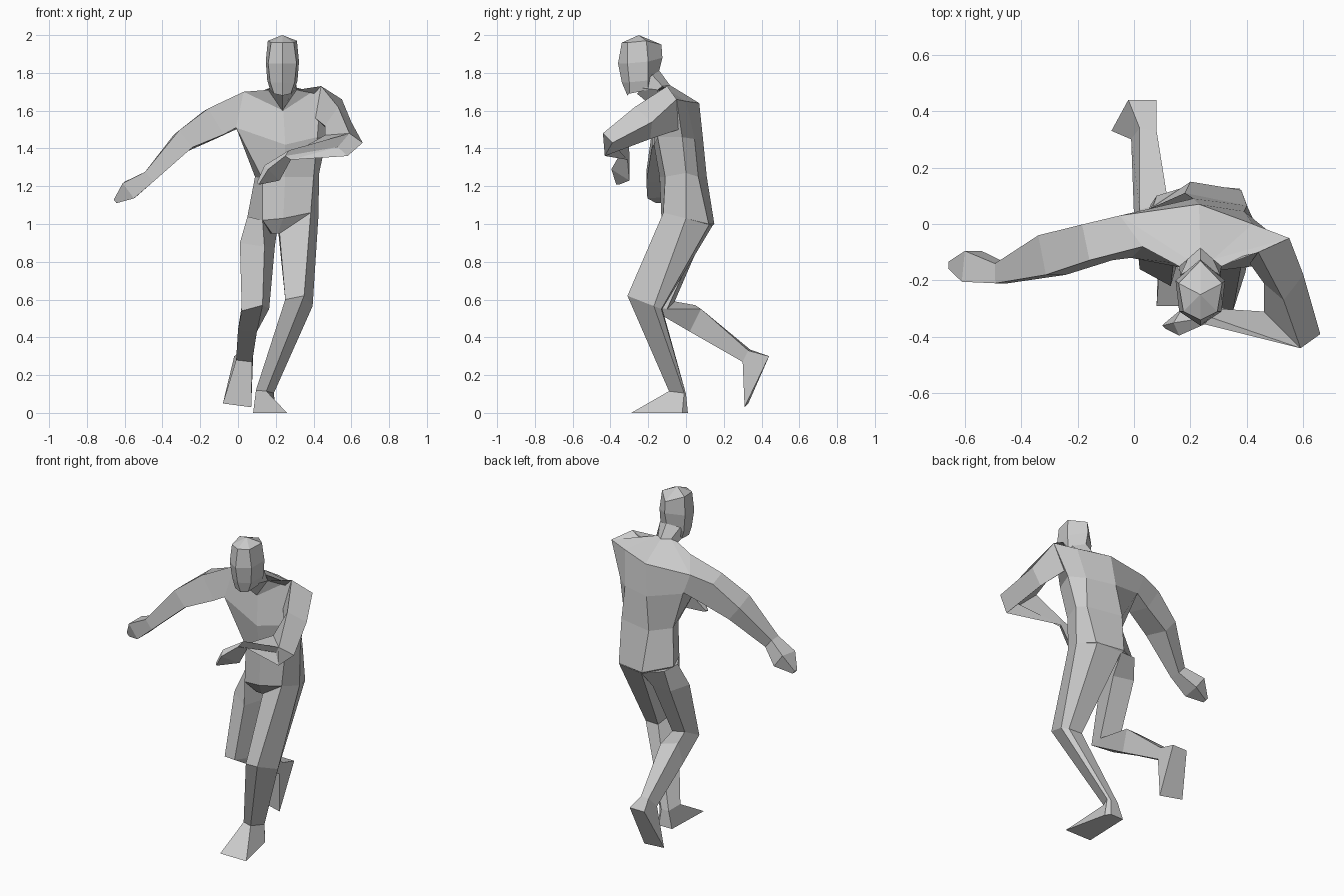
import bpy
import bmesh
from mathutils import Vector

cube = bpy.data.objects.get("Cube")
if cube:
    bpy.data.objects.remove(cube, do_unlink=True)

# One plain clay colour for the whole figure
clay = bpy.data.materials.new("clay_grey")
clay.use_nodes = True
CLAY_COLOUR = (0.6, 0.6, 0.6, 1)
clay.diffuse_color = CLAY_COLOUR
clay.node_tree.nodes["Principled BSDF"].inputs["Base Color"].default_value = CLAY_COLOUR


def loft(name, rings):
    """Skin a row of equal cross-sections and cap both ends, flat shaded."""
    bm = bmesh.new()
    loops = [[bm.verts.new(point) for point in ring] for ring in rings]
    count = len(loops[0])
    for lower, upper in zip(loops, loops[1:]):
        for i in range(count):
            j = (i + 1) % count
            bm.faces.new((lower[i], lower[j], upper[j], upper[i]))
    bm.faces.new(loops[0])
    bm.faces.new(loops[-1])
    bmesh.ops.remove_doubles(bm, verts=bm.verts[:], dist=0.0005)
    bmesh.ops.recalc_face_normals(bm, faces=bm.faces[:])
    mesh = bpy.data.meshes.new(name)
    bm.to_mesh(mesh)
    bm.free()
    mesh.materials.append(clay)
    part = bpy.data.objects.new(name, mesh)
    bpy.context.collection.objects.link(part)
    return part


def sections(side_axis, stations):
    """Four-cornered sections along a limb; station = centre, half width, half depth."""
    centres = [Vector(station[0]) for station in stations]
    steps = [(b - a).normalized() for a, b in zip(centres, centres[1:])]
    rings = []
    for i, (_, width, depth) in enumerate(stations):
        before = steps[max(i - 1, 0)]
        after = steps[min(i, len(steps) - 1)]
        along = (before + after).normalized()
        side = Vector(side_axis)
        side = (side - along * side.dot(along)).normalized()
        front = along.cross(side)
        across, forward = side * width, front * depth
        rings.append([centres[i] + across + forward, centres[i] + across - forward,
                      centres[i] - across - forward, centres[i] - across + forward])
    return rings


HEAD_X = 0.235


def mirrored(front, cheek, rear, back):
    """Six-sided section, symmetric about the middle of the head."""
    def place(half_width, y, z):
        return (HEAD_X + half_width, y, z)

    def flip(point):
        return place(-point[0], point[1], point[2])

    return [place(0, *front), place(*cheek), place(*rear),
            place(0, *back), flip(rear), flip(cheek)]


# Torso: crotch, hips, waist, chest, shoulders, neck base
# Each section runs front, left front, left side, left back, back, right side, right front
crotch = [(.21, -.07, .95), (.24, -.07, .95), (.3, .03, .95), (.3, .08, .95),
          (.21, .09, .95), (.17, .03, .95), (.18, -.07, .95)]
hips = [(.24, -.13, 1.03), (.385, -.12, 1.06), (.425, 0, 1.03), (.38, .12, 1),
        (.2, .15, 1), (.05, .05, 1.04), (.13, -.12, 1.02)]
waist = [(.25, -.14, 1.25), (.4, -.11, 1.25), (.43, 0, 1.27), (.4, .065, 1.25),
         (.18, .11, 1.25), (.09, 0, 1.25), (.13, -.11, 1.24)]
chest = [(.25, -.17, 1.42), (.42, -.15, 1.46), (.47, -.02, 1.46), (.39, .045, 1.45),
         (.21, .09, 1.45), (0, .03, 1.5), (-.01, -.12, 1.51)]
shoulders = [(.24, -.15, 1.6), (.44, -.1, 1.73), (.55, -.05, 1.66), (.42, 0, 1.65),
             (.23, .07, 1.64), (-.05, .03, 1.63), (.03, -.08, 1.7)]
neck_base = mirrored((-.15, 1.6), (.075, -.15, 1.71), (.045, -.125, 1.73), (-.085, 1.735))
neck_join = neck_base[:3] + neck_base[2:]
loft("torso", [crotch, hips, waist, chest, shoulders, neck_join])

# Neck leaning forward into the skull
neck_top = mirrored((-.26, 1.69), (.065, -.23, 1.72), (.07, -.18, 1.79), (-.14, 1.81))
loft("neck", [neck_base, neck_top])

# Head: jaw, mouth, brow, top of skull, crown
jaw = mirrored((-.31, 1.68), (.045, -.3, 1.69), (.065, -.2, 1.71), (-.17, 1.77))
mouth = mirrored((-.34, 1.75), (.065, -.3, 1.75), (.08, -.2, 1.76), (-.145, 1.8))
brow = mirrored((-.36, 1.85), (.075, -.31, 1.85), (.088, -.2, 1.86), (-.125, 1.88))
skull = mirrored((-.34, 1.96), (.06, -.31, 1.96), (.077, -.21, 1.97), (-.13, 1.95))
crown = [(HEAD_X, -.25, 2)] * len(skull)
loft("head", [jaw, mouth, brow, skull, crown])

# Right arm swung out, ending in a mitten hand
right_shoulder = [(.01, .03, 1.51), (-.05, .03, 1.63), (.03, -.08, 1.7), (-.01, -.12, 1.51)]
right_arm = sections((0, 1, 0), [
    ((-.13, -.065, 1.535), .065, .08),
    ((-.29, -.11, 1.44), .072, .057),
    ((-.47, -.175, 1.25), .035, .034),
    ((-.575, -.15, 1.18), .055, .05),
    ((-.65, -.145, 1.12), .012, .012)])
loft("right_arm", [right_shoulder] + right_arm)

# Left arm folded across the body
# Each section runs outer, top, inner, bottom
left_shoulder = [(.55, -.05, 1.66), (.44, -.1, 1.73), (.41, -.14, 1.56), (.48, -.04, 1.5)]
left_biceps = [(.6, -.18, 1.54), (.53, -.27, 1.62), (.46, -.21, 1.52), (.53, -.19, 1.45)]
left_elbow = [(.66, -.39, 1.43), (.59, -.44, 1.48), (.46, -.31, 1.47), (.58, -.43, 1.36)]
left_wrist = [(.25, -.355, 1.36), (.27, -.33, 1.39), (.3, -.3, 1.38), (.28, -.31, 1.34)]
left_palm = [(.16, -.395, 1.29), (.14, -.35, 1.31), (.17, -.3, 1.32), (.22, -.3, 1.23)]
left_tip = [(.11, -.37, 1.21), (.1, -.36, 1.22), (.11, -.35, 1.22), (.12, -.35, 1.21)]
loft("left_upper_arm", [left_shoulder, left_biceps, left_elbow])
loft("left_forearm", [left_elbow, left_wrist])
loft("left_hand", [left_wrist, left_palm, left_tip])

# Left leg planted on the ground
# Sections run left front, left side, left back, right back, right front
left_hip = [(.385, -.12, 1.06), (.425, 0, 1.03), (.375, .125, 1), (.21, .14, .99),
            (.22, -.07, .95)]
left_knee = [(.35, -.31, .62), (.395, -.17, .565), (.37, -.13, .55), (.28, -.125, .55),
             (.25, -.28, .6)]
left_ankle = [(.15, -.09, .115), (.19, -.01, .105), (.17, 0, .1), (.12, 0, .1),
              (.095, -.08, .12)]
left_sole = [(.26, -.29, 0), (.2, -.02, 0), (.18, .01, 0), (.09, .01, 0), (.08, -.29, 0)]
loft("left_leg", [left_hip, left_knee, left_ankle])
loft("left_foot", [left_ankle, left_sole])

# Right leg kicked back with the foot trailing
# Sections run left front, left back, right back, right front
right_hip = [(.13, -.12, 1.02), (.21, .14, .99), (.08, .1, 1.02), (.05, .01, 1.04)]
right_thigh = [(.14, -.14, .88), (.195, .05, .88), (.06, .07, .89), (.01, -.05, .9)]
right_knee = [(.13, -.22, .57), (.165, -.1, .55), (.05, -.06, .59), (.02, -.16, .54)]
right_calf = [(.1, .02, .43), (.12, .08, .55), (.02, .05, .57), (0, .03, .44)]
right_ankle = [(.075, .3, .27), (.08, .33, .33), (.02, .34, .335), (-.01, .3, .28)]
right_sole = [(.07, .31, .03), (.08, .44, .3), (-.02, .44, .3), (-.08, .33, .05)]
loft("right_leg", [right_hip, right_thigh, right_knee, right_calf, right_ankle])
loft("right_foot", [right_ankle, right_sole])
